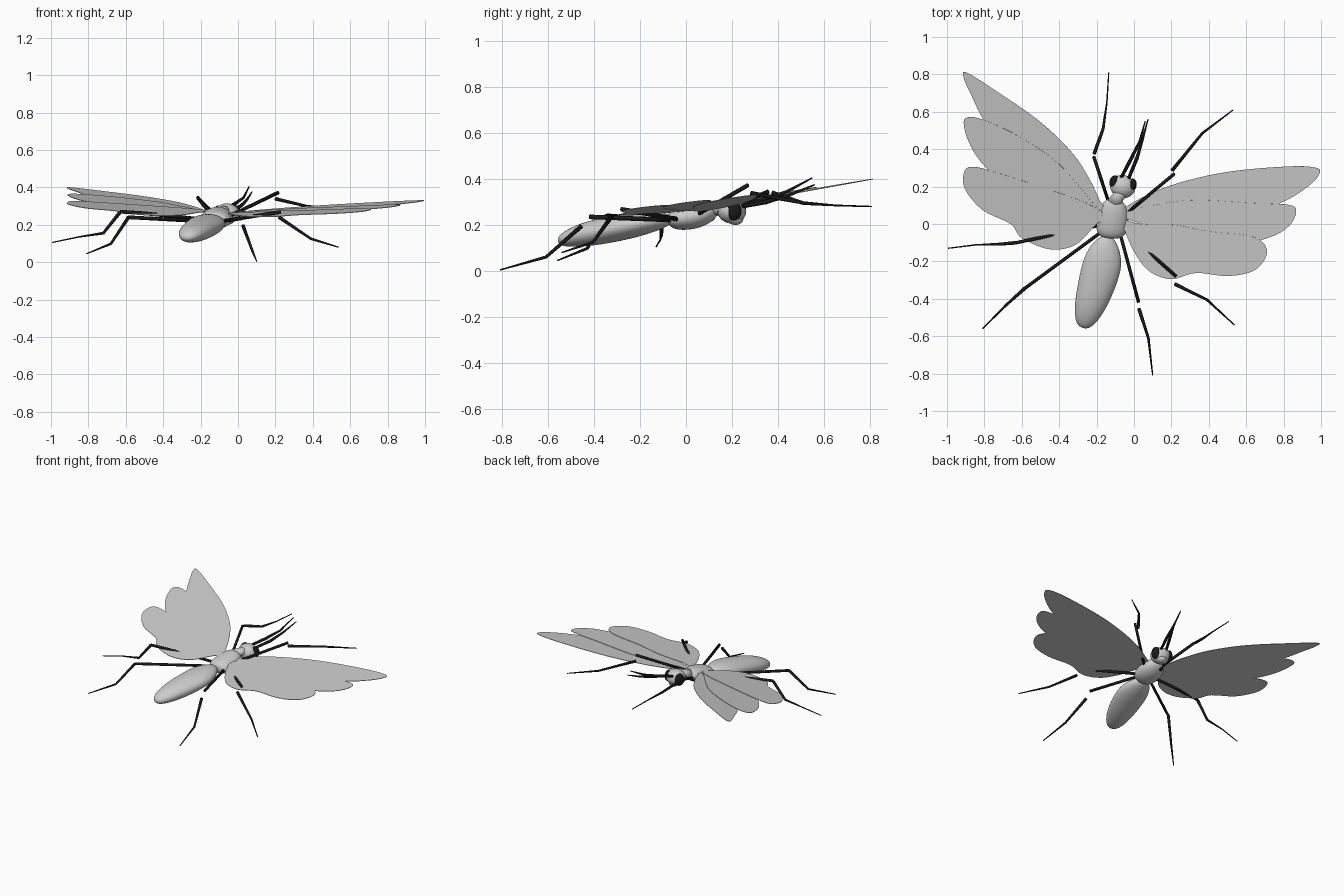
import bpy, bmesh, math
from mathutils import Vector

black = bpy.data.materials.new("black")
black.diffuse_color = (0.01, 0.01, 0.01, 1)


def finish(bm, name, mat=None):
    bmesh.ops.recalc_face_normals(bm, faces=bm.faces)
    me = bpy.data.meshes.new(name)
    bm.to_mesh(me)
    bm.free()
    ob = bpy.data.objects.new(name, me)
    bpy.context.collection.objects.link(ob)
    if mat:
        me.materials.append(mat)
    for p in me.polygons:
        p.use_smooth = True
    return ob


def loft(name, rows, mat=None, sides=12, subsurf=0):
    """Tube through rows of (x, y, z, half width, half height)."""
    bm = bmesh.new()
    pts = [Vector(r[:3]) for r in rows]
    rings = []
    for i, r in enumerate(rows):
        t = (pts[min(i + 1, len(pts) - 1)] - pts[max(i - 1, 0)]).normalized()
        side = t.cross(Vector((0, 0, 1))).normalized()
        up = side.cross(t)
        rings.append([bm.verts.new(pts[i] + side * r[3] * math.cos(a) + up * r[4] * math.sin(a))
                      for a in (2 * math.pi * k / sides for k in range(sides))])
    for a, b in zip(rings, rings[1:]):
        for k in range(sides):
            j = (k + 1) % sides
            bm.faces.new((a[k], a[j], b[j], b[k]))
    bm.faces.new(rings[0])
    bm.faces.new(rings[-1])
    ob = finish(bm, name, mat)
    if subsurf:
        m = ob.modifiers.new("smooth", 'SUBSURF')
        m.levels = m.render_levels = subsurf
    return ob


def ball(name, loc, scale, turn=0, mat=None):
    bm = bmesh.new()
    bmesh.ops.create_uvsphere(bm, u_segments=24, v_segments=14, radius=1)
    ob = finish(bm, name, mat)
    ob.location, ob.scale, ob.rotation_euler = loc, scale, (0, 0, turn)
    return ob


def wing_lobe(name, outline, height):
    """Thin smooth-edged sheet; outline is x, y; height gives z."""
    bm = bmesh.new()
    p = [Vector(q) for q in outline]
    n = len(p)
    verts = []
    for i in range(n):
        a, b, c, d = p[i - 1], p[i], p[(i + 1) % n], p[(i + 2) % n]
        for s in range(5):
            t = s / 5
            q = 0.5 * (2 * b + (c - a) * t + (2 * a - 5 * b + 4 * c - d) * t * t
                       + (3 * b - a - 3 * c + d) * t ** 3)
            verts.append(bm.verts.new((q.x, q.y, height(q.x, q.y))))
    bm.faces.new(verts)
    bmesh.ops.triangulate(bm, faces=bm.faces)
    ob = finish(bm, name)
    for f in ob.data.polygons:
        f.use_smooth = False
    m = ob.modifiers.new("thickness", 'SOLIDIFY')
    m.thickness, m.offset = 0.003, 0


# Body
loft("abdomen", [(-.14, -.06, .225, .025, .02), (-.15, -.11, .22, .075, .04),
                 (-.165, -.2, .205, .112, .056), (-.195, -.31, .183, .106, .06),
                 (-.23, -.42, .163, .092, .058), (-.26, -.51, .142, .066, .042),
                 (-.275, -.557, .127, .028, .018)], subsurf=2)
loft("thorax", [(-.125, -.08, .222, .04, .022), (-.125, -.055, .224, .082, .047),
                (-.115, .0, .23, .09, .056), (-.11, .06, .242, .086, .056),
                (-.105, .11, .26, .066, .042), (-.1, .135, .268, .025, .02)], subsurf=2)
loft("neck", [(-.105, .11, .265, .04, .03), (-.085, .145, .272, .032, .026),
              (-.065, .18, .27, .04, .035)])
ball("head", (-.06, .2, .26), (.068, .062, .054), -.25)
ball("snout", (-.055, .215, .225), (.035, .035, .025))
ball("left_eye", (-.105, .225, .262), (.026, .036, .042), -.25, black)
ball("right_eye", (-.012, .207, .262), (.026, .036, .042), -.25, black)

# Wings: three overlapping lobes on each side
left = [
    [(-.14, .06), (-.18, .12), (-.235, .235), (-.33, .38), (-.5, .545), (-.72, .7), (-.895, .81),
     (-.91, .78), (-.875, .7), (-.8, .55), (-.65, .35), (-.4, .15)],
    [(-.14, .05), (-.2, .09), (-.4, .32), (-.61, .465), (-.8, .555), (-.89, .57),
     (-.91, .53), (-.875, .42), (-.79, .3), (-.6, .14), (-.35, .03)],
    [(-.14, .03), (-.25, .11), (-.5, .2), (-.72, .27), (-.85, .305), (-.905, .285), (-.905, .19),
     (-.81, .075), (-.66, .0), (-.6, -.075), (-.45, -.135), (-.31, -.11), (-.2, 0)],
]
right = [
    [(-.06, .05), (.04, .14), (.24, .22), (.51, .28), (.83, .308), (.975, .3), (.99, .265),
     (.93, .2), (.8, .12), (.6, .05), (.3, .03)],
    [(-.06, .04), (.14, .107), (.35, .128), (.62, .112), (.83, .102), (.867, .065),
     (.83, -.01), (.73, -.07), (.57, -.1), (.3, -.06)],
    [(-.06, .02), (.04, .0), (.22, -.005), (.4, -.04), (.6, -.06), (.69, -.1), (.708, -.17),
     (.64, -.25), (.5, -.278), (.33, -.262), (.2, -.295), (.085, -.255), (.01, -.165), (-.04, -.06)],
]
for i in range(3):
    lift = (i - 1) * .004
    wing_lobe(f"left_wing_{i + 1}", left[i],
              lambda x, y: .275 - .015 * (x + .15) + .16 * (y - .08) + lift)
    wing_lobe(f"right_wing_{i + 1}", right[i],
              lambda x, y: .265 + .045 * x + .1 * (y - .05) + lift)

# Legs: upper part, then thinner lower part
legs = {
    "left_front": ([(-.13, .1, .235), (-.215, .36, .345)],
                   [(-.213, .375, .34), (-.165, .51, .295), (-.145, .65, .285), (-.135, .81, .28)]),
    "right_front": ([(-.06, .04, .24), (.215, .268, .372)],
                    [(.203, .285, .338), (.365, .485, .3), (.53, .61, .285)]),
    "left_middle": ([(-.15, .0, .225), (-.51, -.075, .262), (-.63, -.1, .27)],
                    [(-.63, -.1, .268), (-.72, -.108, .155), (-.85, -.112, .135), (-.995, -.13, .105)]),
    "right_middle": ([(-.08, -.01, .22), (.225, -.28, .268)],
                     [(.22, -.322, .24), (.39, -.405, .125), (.537, -.54, .08)]),
    "left_hind": ([(-.13, -.01, .215), (-.585, -.345, .24)],
                  [(-.585, -.345, .24), (-.68, -.43, .098), (-.81, -.56, .045)]),
    "right_hind": ([(-.08, -.03, .22), (.025, -.42, .235)],
                   [(.027, -.455, .195), (.077, -.61, .06), (.1, -.81, .004)]),
}
for name, (upper, lower) in legs.items():
    n = len(lower) - 1
    loft(name + "_upper_leg", [(*p, .009, .01) for p in upper], black, 8)
    r = [.01, .008, .004, .003] if n == 3 else [.01, .007, .003]
    loft(name + "_lower_leg", [(*p, w, w) for p, w in zip(lower, r)], black, 8)
    ball(name + "_hip", upper[0], (.028, .028, .022), 0, black)

# Antennae
for side, pts in {"left": [(-.07, .245, .285), (-.02, .34, .31), (.03, .44, .345), (.06, .55, .405)],
                  "right": [(-.03, .24, .28), (.015, .35, .3), (.045, .45, .33), (.075, .56, .375)]}.items():
    loft(side + "_antenna", [(*p, w, w) for p, w in zip(pts, (.009, .01, .007, .003))], black, 8)
